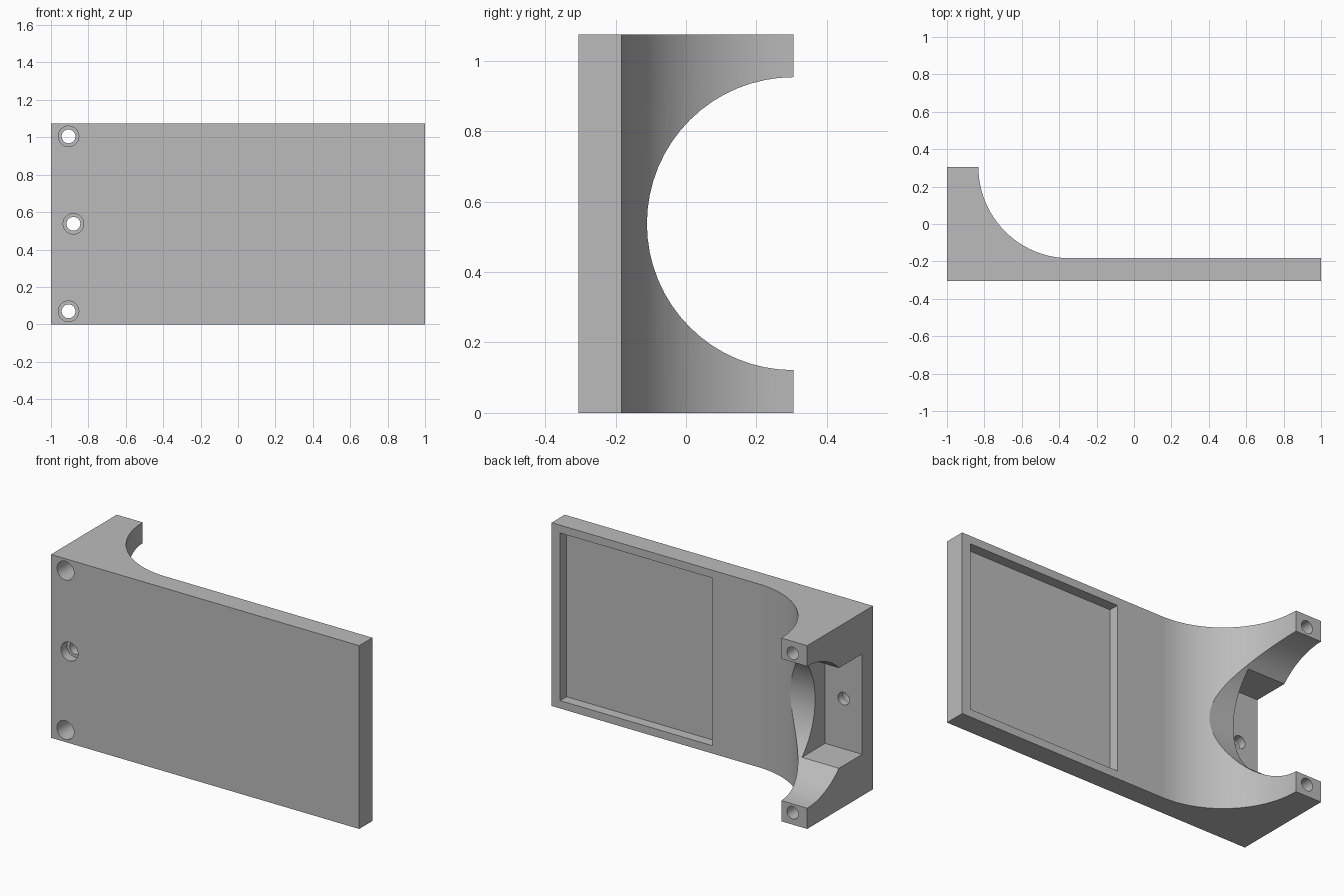
import bpy, bmesh, math
from mathutils import Matrix, Vector

cube = bpy.data.objects.get("Cube")
if cube:
    bpy.data.objects.remove(cube, do_unlink=True)

# Main dimensions
HEIGHT, HALF_DEPTH = 1.075, 0.305
MID = HEIGHT / 2
PLATE_BACK = -0.183
FILLET = HALF_DEPTH - PLATE_BACK
FILLET_X = -0.832 + FILLET
SADDLE = 0.416

grey = bpy.data.materials.new("plain_grey")
grey.use_nodes = True
grey.diffuse_color = (0.5, 0.5, 0.5, 1)
grey.node_tree.nodes["Principled BSDF"].inputs["Base Color"].default_value = (0.5, 0.5, 0.5, 1)


def make_object(name, bm):
    bmesh.ops.recalc_face_normals(bm, faces=bm.faces)
    mesh = bpy.data.meshes.new(name)
    bm.to_mesh(mesh)
    bm.free()
    obj = bpy.data.objects.new(name, mesh)
    bpy.context.collection.objects.link(obj)
    mesh.materials.append(grey)
    return obj


def box(name, low, high):
    bm = bmesh.new()
    low, high = Vector(low), Vector(high)
    size = Matrix.Diagonal((*(high - low), 1))
    bmesh.ops.create_cube(bm, size=1, matrix=Matrix.Translation((low + high) / 2) @ size)
    return make_object(name, bm)


def rod(name, start, end, radius, sides=32):
    bm = bmesh.new()
    start, end = Vector(start), Vector(end)
    axis = end - start
    turn = axis.to_track_quat('Z', 'Y').to_matrix().to_4x4()
    bmesh.ops.create_cone(bm, cap_ends=True, segments=sides, radius1=radius, radius2=radius,
                          depth=axis.length, matrix=Matrix.Translation((start + end) / 2) @ turn)
    return make_object(name, bm)


def cut(target, cutter):
    cutter.hide_render = True
    mod = target.modifiers.new("cut", 'BOOLEAN')
    mod.operation, mod.solver, mod.object = 'DIFFERENCE', 'EXACT', cutter
    bpy.context.view_layer.objects.active = target
    bpy.ops.object.modifier_apply(modifier=mod.name)
    bpy.data.objects.remove(cutter, do_unlink=True)


# Bracket body: plate with a concave sweep up to the mounting end
profile = [(-1, HALF_DEPTH), (-1, -HALF_DEPTH), (1, -HALF_DEPTH), (1, PLATE_BACK)]
STEPS = 24
for i in range(STEPS + 1):
    a = math.radians(270 - 90 * i / STEPS)
    profile.append((FILLET_X + FILLET * math.cos(a), HALF_DEPTH + FILLET * math.sin(a)))
bm = bmesh.new()
base = bm.faces.new([bm.verts.new((x, y, 0)) for x, y in profile])
top = bmesh.ops.extrude_face_region(bm, geom=[base])["geom"]
bmesh.ops.translate(bm, vec=(0, 0, HEIGHT), verts=[v for v in top if isinstance(v, bmesh.types.BMVert)])
bracket = make_object("bracket_body", bm)

# Round saddle through the mounting end, leaving two legs
cut(bracket, rod("saddle_cutter", (-1.2, HALF_DEPTH, MID), (0.2, HALF_DEPTH, MID), SADDLE, 64))

# Square notch in the outer end
half = SADDLE / math.sqrt(2)
cut(bracket, box("notch_cutter", (-1.2, -0.204, MID - half), (-0.76, 0.4, MID + half)))

# Shallow square recess in the back of the plate
cut(bracket, box("recess_cutter", (-0.043, -0.243, 0.046), (0.945, -0.1, HEIGHT - 0.046)))

# Counterbored screw holes: one in each leg and one in the notch floor
for x, z, bore_end in ((-0.906, 0.07, 0.0), (-0.906, HEIGHT - 0.07, 0.0), (-0.88, MID, -0.25)):
    cut(bracket, rod("bore_cutter", (x, -0.4, z), (x, bore_end, z), 0.055))
    cut(bracket, rod("hole_cutter", (x, -0.42, z), (x, 0.42, z), 0.037))

# Smooth curved walls, crisp edges
for obj in bpy.context.selected_objects:
    obj.select_set(False)
bracket.select_set(True)
bpy.context.view_layer.objects.active = bracket
bpy.ops.object.shade_smooth_by_angle(angle=math.radians(20))
weighted = bracket.modifiers.new("even_normals", 'WEIGHTED_NORMAL')
weighted.keep_sharp = True
